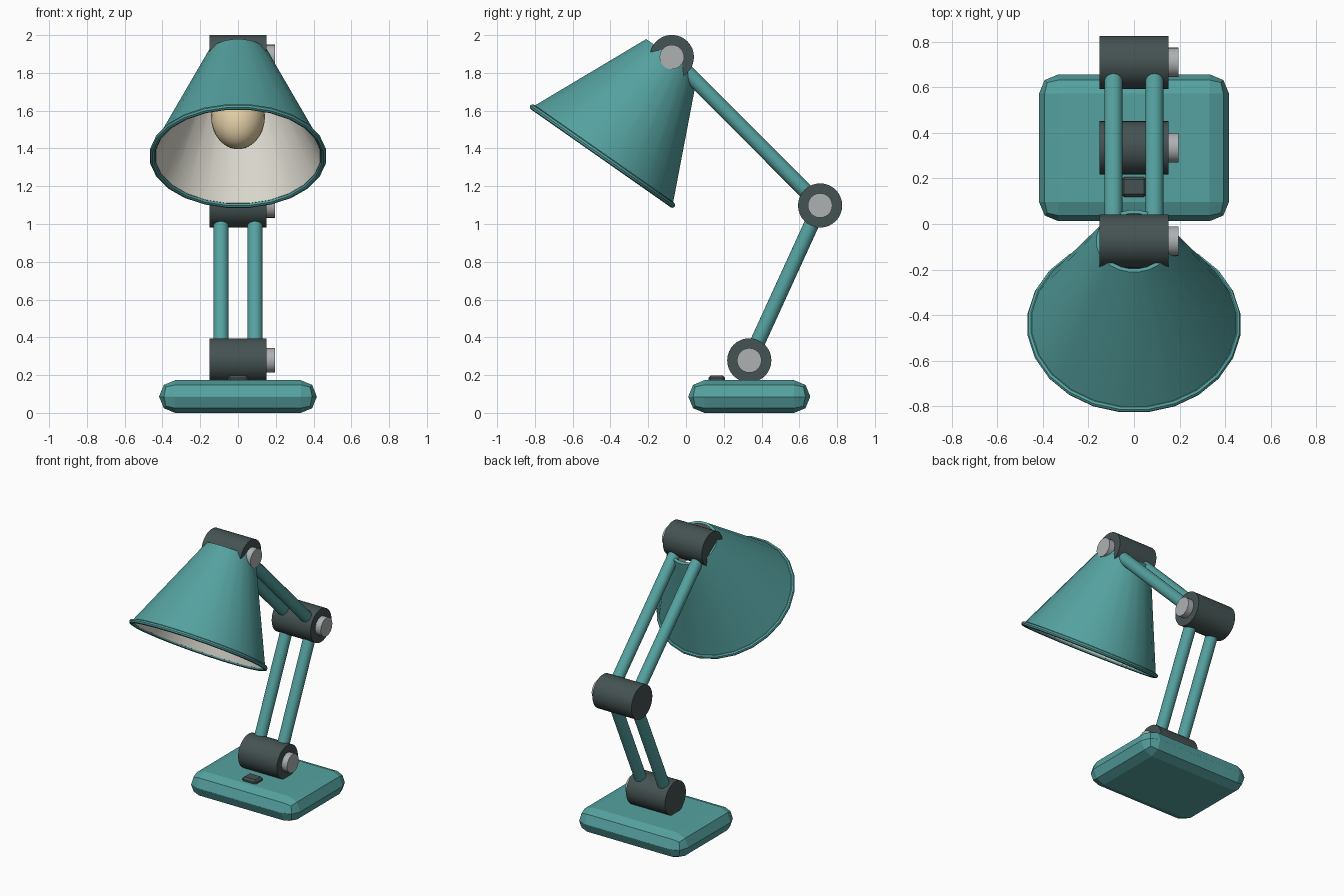
import bpy, bmesh, math
from mathutils import Vector, Matrix

default = bpy.data.objects.get("Cube")
if default:
    bpy.data.objects.remove(default, do_unlink=True)


def material(name, rgb):
    mat = bpy.data.materials.new(name)
    mat.use_nodes = True
    mat.diffuse_color = (*rgb, 1)
    mat.node_tree.nodes["Principled BSDF"].inputs["Base Color"].default_value = (*rgb, 1)
    return mat


teal = material("teal paint", (0.09, 0.36, 0.35))
dark = material("dark plastic", (0.06, 0.085, 0.085))
metal = material("light metal", (0.42, 0.44, 0.45))
cream = material("cream lining", (0.75, 0.73, 0.65))
glow = material("warm bulb", (0.76, 0.62, 0.38))


def finish(name, bm, mats, matrix=Matrix(), smooth=True):
    bmesh.ops.recalc_face_normals(bm, faces=bm.faces)
    mesh = bpy.data.meshes.new(name)
    bm.to_mesh(mesh)
    bm.free()
    for mat in mats:
        mesh.materials.append(mat)
    obj = bpy.data.objects.new(name, mesh)
    bpy.context.collection.objects.link(obj)
    obj.matrix_world = matrix
    if smooth:
        bpy.ops.object.select_all(action='DESELECT')
        obj.select_set(True)
        bpy.context.view_layer.objects.active = obj
        bpy.ops.object.shade_smooth_by_angle(angle=math.radians(35))
    return obj


def rod(name, start, end, radius, mat, sides=24):
    start, end = Vector(start), Vector(end)
    axis = end - start
    bm = bmesh.new()
    bmesh.ops.create_cone(bm, cap_ends=True, segments=sides, radius1=radius,
                          radius2=radius, depth=axis.length)
    place = Matrix.Translation((start + end) / 2) @ axis.to_track_quat('Z', 'Y').to_matrix().to_4x4()
    return finish(name, bm, [mat], place)


def block(name, centre, size, bevel, segments, mat):
    bm = bmesh.new()
    bmesh.ops.create_cube(bm, size=1)
    bmesh.ops.scale(bm, vec=size, verts=bm.verts)
    bmesh.ops.bevel(bm, geom=bm.edges[:], offset=bevel, segments=segments,
                    profile=0.5, affect='EDGES')
    bmesh.ops.remove_doubles(bm, verts=bm.verts, dist=0.003)
    return finish(name, bm, [mat], Matrix.Translation(centre), smooth=False)


def lathe(name, profile, mats, matrix, sides=24):
    """Turn a closed (radius, height) loop about z; the half step puts flats on the axes."""
    bm = bmesh.new()
    rings = []
    for i in range(sides):
        a = 2 * math.pi * (i + 0.5) / sides
        rings.append([bm.verts.new((r * math.cos(a), r * math.sin(a), z)) for r, z in profile])
    n = len(profile)
    for i in range(sides):
        here, there = rings[i], rings[(i + 1) % sides]
        for j in range(n):
            k = (j + 1) % n
            bm.faces.new((here[j], there[j], there[k], here[k]))
    bmesh.ops.recalc_face_normals(bm, faces=bm.faces)
    if len(mats) > 1:
        # faces looking at the axis take the lining colour
        for f in bm.faces:
            c = f.calc_center_median()
            if f.normal.dot(Vector((c.x, c.y, 0)).normalized()) < -0.5:
                f.material_index = 1
    return finish(name, bm, mats, matrix)


# Base with its switch
block("base", (0, 0.335, 0.0865), (0.835, 0.645, 0.173), 0.085, 2, teal)
block("switch", (0, 0.163, 0.18), (0.11, 0.088, 0.036), 0.012, 1, dark)

# Joints, each with a knob on the left side
joints = {"lower": (0.335, 0.278), "middle": (0.71, 1.098), "upper": (-0.075, 1.884)}
for label, (y, z) in joints.items():
    rod(label + "_joint", (-0.152, y, z), (0.152, y, z), 0.117, dark, 32)
    rod(label + "_knob", (0.14, y, z), (0.195, y, z), 0.065, metal)

# Paired arms between the joints
for side, x in (("right", -0.09), ("left", 0.09)):
    for label, a, b in (("lower", "lower", "middle"), ("upper", "middle", "upper")):
        rod(f"{label}_arm_{side}", (x, *joints[a]), (x, *joints[b]), 0.04, teal, 20)

# Tilted shade hanging from the upper joint; local z runs along its axis
tilt = Matrix.Translation((0, *joints["upper"])) @ Matrix.Rotation(math.radians(-35), 4, 'X')
lathe("shade", [(0.167, 0), (0.457, -0.64), (0.439, -0.64), (0.149, 0)], [teal, cream], tilt)
rim = []
for i in range(8):
    a = math.tau * i / 8
    rim.append((0.456 + 0.015 * math.cos(a), -0.64 + 0.015 * math.sin(a)))
lathe("shade_rim", rim, [teal], tilt)

# Bulb and socket inside the shade
bm = bmesh.new()
bmesh.ops.create_uvsphere(bm, u_segments=24, v_segments=16, radius=0.143)
bmesh.ops.scale(bm, vec=(1, 1, 1.3), verts=bm.verts)
finish("bulb", bm, [glow], tilt @ Matrix.Translation((0, 0, -0.385)))
rod("bulb_socket", tilt @ Vector((0, 0, -0.05)), tilt @ Vector((0, 0, -0.24)), 0.06, dark)
